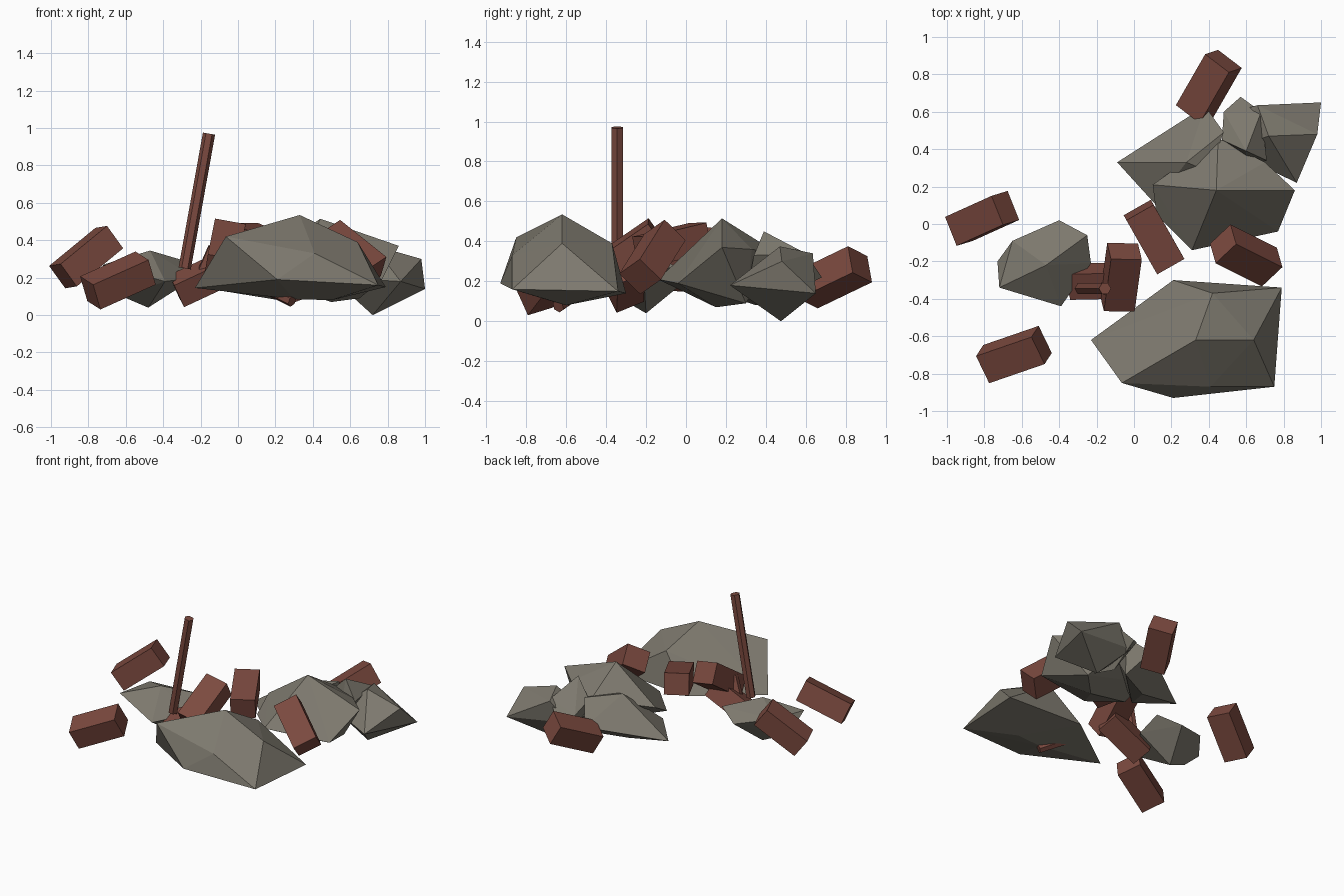
import bpy, bmesh
from mathutils import Vector, Matrix

if "Cube" in bpy.data.objects:
    bpy.data.objects.remove(bpy.data.objects["Cube"])


def material(name, rgb):
    m = bpy.data.materials.new(name)
    m.diffuse_color = (*rgb, 1)
    m.use_nodes = True
    m.node_tree.nodes["Principled BSDF"].inputs["Base Color"].default_value = m.diffuse_color
    return m


STONE = material("grey stone", (0.205, 0.19, 0.155))
BRICK = material("red brick", (0.20, 0.068, 0.05))


def finish(name, bm, mat):
    bmesh.ops.recalc_face_normals(bm, faces=bm.faces)
    me = bpy.data.meshes.new(name)
    bm.to_mesh(me)
    bm.free()
    me.materials.append(mat)
    bpy.context.collection.objects.link(bpy.data.objects.new(name, me))


def rock(name, *points):
    """Faceted stone: convex hull of a few corner points."""
    bm = bmesh.new()
    for p in points:
        bm.verts.new(p)
    res = bmesh.ops.convex_hull(bm, input=bm.verts)
    junk = {g for g in res["geom_interior"] + res["geom_unused"]
            if isinstance(g, bmesh.types.BMVert)}
    bmesh.ops.delete(bm, geom=list(junk), context='VERTS')
    finish(name, bm, STONE)


def brick(name, center, along, across, size=(0.34, 0.167, 0.15)):
    """Box with its long edge on 'along' and its width close to 'across'."""
    a = Vector(along).normalized()
    w = Vector(across)
    w = (w - a * w.dot(a)).normalized()
    h = a.cross(w)
    rot = Matrix((a, w, h)).transposed().to_4x4()
    bm = bmesh.new()
    bmesh.ops.create_cube(bm, size=1, matrix=Matrix.Translation(center) @ rot @ Matrix.Diagonal((*size, 1)))
    finish(name, bm, BRICK)


def rod(name, start, end, radius=0.033):
    """Six-sided bar between two points."""
    s, e = Vector(start), Vector(end)
    rot = (e - s).to_track_quat('Z', 'Y').to_matrix().to_4x4()
    bm = bmesh.new()
    bmesh.ops.create_cone(bm, cap_ends=True, segments=6, radius1=radius, radius2=radius,
                          depth=(e - s).length, matrix=Matrix.Translation((s + e) / 2) @ rot)
    finish(name, bm, BRICK)


# Stones
rock("front_rock",
     (-.23, -.62, .145), (-.065, -.85, .42), (.21, -.93, .19), (.75, -.87, .16),
     (.79, -.34, .15), (.21, -.30, .14), (.33, -.62, .535), (.42, -.37, .39),
     (.64, -.62, .39), (.41, -.87, .33), (.30, -.62, .085), (.50, -.60, .08))
rock("left_rock",
     (-.73, -.20, .20), (-.72, -.34, .27), (-.65, -.09, .28), (-.40, .02, .22),
     (-.25, -.06, .28), (-.23, -.21, .20), (-.39, -.44, .18), (-.47, -.22, .345),
     (-.48, -.20, .04), (-.62, -.22, .10))
rock("centre_rock",
     (.10, .21, .28), (.12, .05, .19), (.31, -.14, .21), (.77, -.04, .19),
     (.86, .18, .37), (.70, .33, .36), (.45, .46, .34), (.44, .18, .515),
     (.50, .15, .07), (.65, .30, .09))
rock("back_rock",
     (-.09, .33, .13), (.38, .63, .22), (.48, .49, .36), (.28, .33, .38),
     (.40, .28, .34), (.11, .11, .16), (.22, .35, .08), (.45, .45, .10))
rock("right_rock",
     (1.0, .65, .14), (.98, .48, .30), (.87, .22, .18), (.72, .475, 0),
     (.66, .635, .34), (.53, .60, .20), (.72, .47, .375), (.50, .40, .20))
rock("small_rock",
     (.57, .68, .22), (.48, .60, .27), (.47, .45, .33), (.60, .39, .45),
     (.68, .60, .34), (.71, .34, .33), (.55, .45, .10), (.60, .30, .12))

# Broken bricks
brick("left_brick", (-.812, .03, .31), (.73, .33, .60), (.06, -.15, .01))
brick("front_left_brick", (-.642, -.698, .185), (.87, .30, .39), (.07, -.145, -.045))
brick("back_brick", (.40, .735, .22), (.46, .80, .385), (.13, -.10, .05))
brick("centre_brick", (.107, -.07, .385), (.165, -.29, -.07), (.145, .08, 0))
brick("right_brick", (.60, -.168, .322), (.727, -.363, -.58), (-.108, -.103, -.073))
brick("leaning_brick", (-.07, -.285, .345), (.11, .80, .55), (.97, -.05, -.2))
brick("buried_brick", (-.175, -.305, .20), (.90, .02, .42), (0, 1, .5), (.34, .15, .14))

# Bars
rod("upright_bar", (-.285, -.345, .25), (-.155, -.345, .97))
rod("stub_bar", (-.20, -.33, .2), (-.13, -.36, .36))
rod("fallen_bar", (.10, -.505, .17), (.29, -.64, .075))
